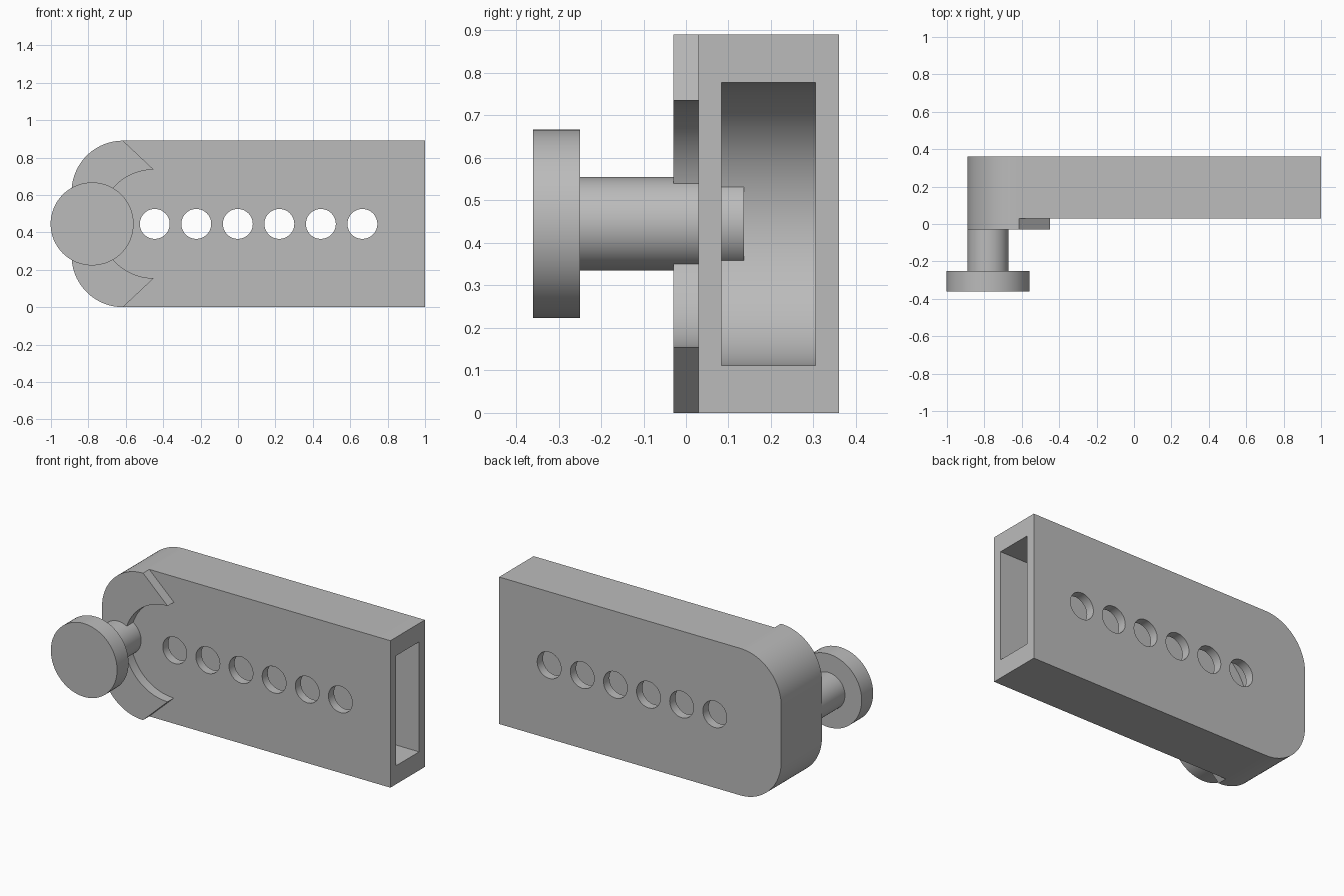
import bpy, bmesh
from math import cos, sin, pi, radians

old = bpy.data.objects.get("Cube")
if old:
    bpy.data.objects.remove(old, do_unlink=True)

grey = bpy.data.materials.new("plain grey")
grey.use_nodes = True
grey.diffuse_color = (0.5, 0.5, 0.5, 1)
grey.node_tree.nodes["Principled BSDF"].inputs["Base Color"].default_value = (0.5, 0.5, 0.5, 1)

MID = 0.445          # height of the long axis
LEFT, CORNER = -0.89, 0.275
PIN_X = -0.78


def arc(cx, cz, r, start, end, steps=24):
    """Points (x, z) along an arc, angles in degrees."""
    angles = [radians(start + (end - start) * i / steps) for i in range(steps + 1)]
    return [(cx + r * cos(a), cz + r * sin(a)) for a in angles]


def prism(name, outline, y0, y1):
    """Extrude an (x, z) outline from y0 to y1."""
    bm = bmesh.new()
    face = bm.faces.new([bm.verts.new((x, y0, z)) for x, z in outline])
    ext = bmesh.ops.extrude_face_region(bm, geom=[face])
    verts = [v for v in ext["geom"] if isinstance(v, bmesh.types.BMVert)]
    bmesh.ops.translate(bm, verts=verts, vec=(0, y1 - y0, 0))
    bmesh.ops.recalc_face_normals(bm, faces=bm.faces)
    mesh = bpy.data.meshes.new(name)
    bm.to_mesh(mesh)
    bm.free()
    mesh.materials.append(grey)
    obj = bpy.data.objects.new(name, mesh)
    bpy.context.collection.objects.link(obj)
    return obj


def disc(name, x, r, y0, y1, steps=64):
    return prism(name, arc(x, MID, r, 0, 360, steps)[:-1], y0, y1)


def activate(obj):
    bpy.ops.object.select_all(action='DESELECT')
    obj.select_set(True)
    bpy.context.view_layer.objects.active = obj


def cut(obj, cutter):
    mod = obj.modifiers.new("cut", 'BOOLEAN')
    mod.operation, mod.solver, mod.object = 'DIFFERENCE', 'EXACT', cutter
    activate(obj)
    bpy.ops.object.modifier_apply(modifier=mod.name)
    bpy.data.objects.remove(cutter, do_unlink=True)


# Rounded left corners shared by the housing and the raised plate
top_corner = arc(LEFT + CORNER, 2 * MID - CORNER, CORNER, 90, 180)
low_corner = arc(LEFT + CORNER, CORNER, CORNER, 180, 270)

# Hollow housing, open at the straight end
housing = prism("housing", [(1, 0), (1, 2 * MID)] + top_corner + low_corner, 0.03, 0.36)
cavity = [(1.2, MID - 0.333), (1.2, MID + 0.333)] + arc(-0.39, MID, 0.333, 90, 270, 48)
cut(housing, prism("cavity_cutter", cavity, 0.083, 0.305))

# Row of holes through both walls
for i in range(6):
    cut(housing, disc("hole_cutter", -0.445 + 0.222 * i, 0.08, -0.2, 0.6, 48))

# Raised crescent plate with pointed tips
crescent = top_corner + low_corner + arc(-0.45, MID, 0.29, 270, 90, 48)
plate = prism("crescent_plate", crescent, -0.03, 0.03)

# Pin with a wide head
pin = disc("pin", PIN_X, 0.11, -0.25, 0.137)
head = disc("pin_head", PIN_X, 0.222, -0.36, -0.25)

for obj in (housing, plate, pin, head):
    activate(obj)
    bpy.ops.object.shade_smooth_by_angle(angle=radians(30))
